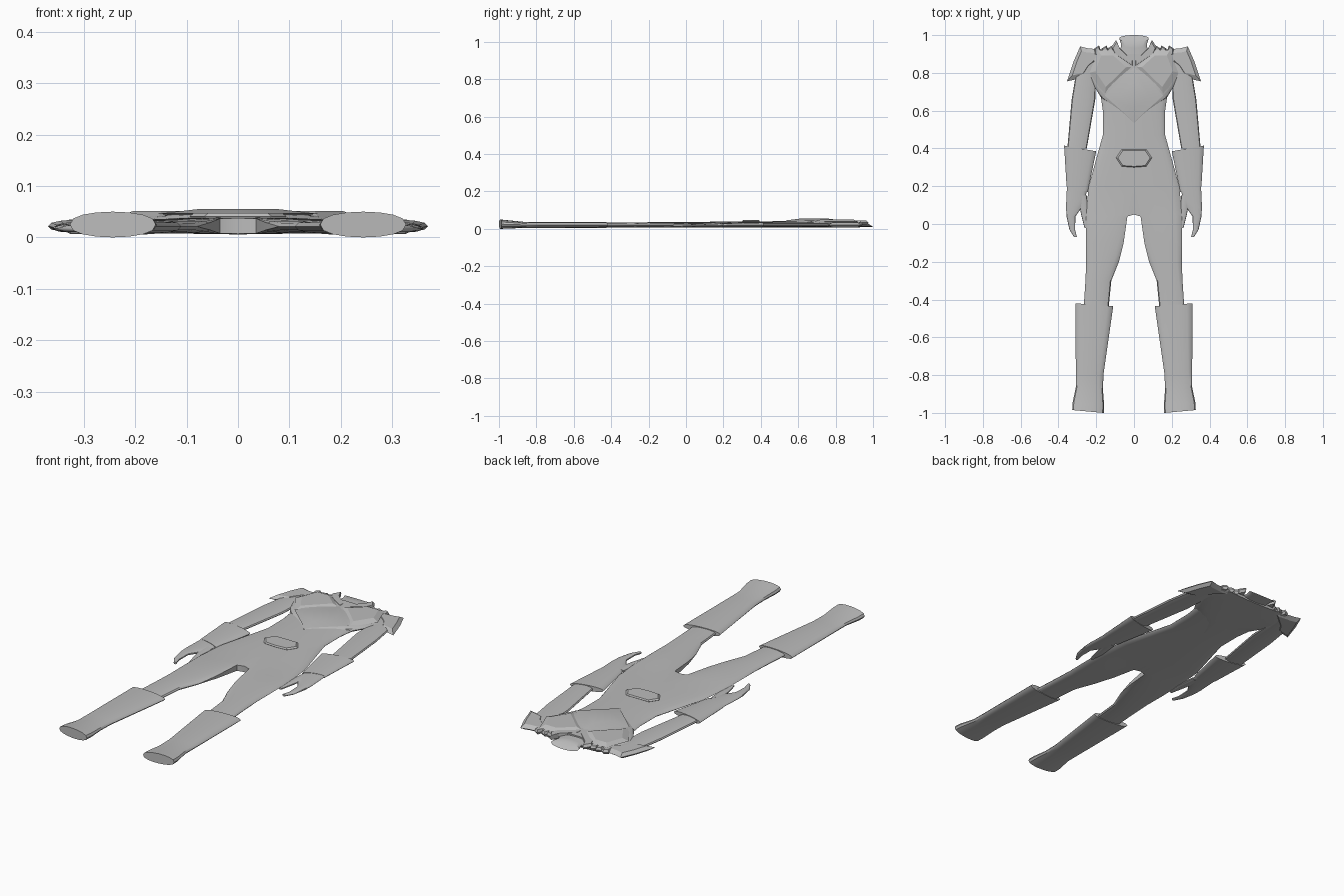
import bpy, bmesh, math

cube = bpy.data.objects.get("Cube")
if cube:
    bpy.data.objects.remove(cube, do_unlink=True)

grey = bpy.data.materials.new("plain grey")
grey.use_nodes = True
colour = (.5, .5, .5, 1)
grey.diffuse_color = colour
grey.node_tree.nodes["Principled BSDF"].inputs["Base Color"].default_value = colour


def finish(name, bm, angle):
    """Clean up, smooth and mirror across the centre plane."""
    bmesh.ops.remove_doubles(bm, verts=bm.verts, dist=.0004)
    bmesh.ops.recalc_face_normals(bm, faces=bm.faces)
    mesh = bpy.data.meshes.new(name)
    bm.to_mesh(mesh)
    bm.free()
    mesh.materials.append(grey)
    part = bpy.data.objects.new(name, mesh)
    bpy.context.collection.objects.link(part)
    bpy.ops.object.select_all(action="DESELECT")
    part.select_set(True)
    bpy.context.view_layer.objects.active = part
    bpy.ops.object.shade_smooth_by_angle(angle=math.radians(angle))
    part.modifiers.new("mirror", "MIRROR").merge_threshold = .0005


def bridge(bm, first, second):
    """Join two rings, leaving faces on the centre plane open."""
    count = len(first)
    for i in range(count):
        j = (i + 1) % count
        corners = (first[i], first[j], second[j], second[i])
        if any(v.co.x > 0 for v in corners):
            bm.faces.new(corners)


def loft(name, rows, low, high, roundness=lambda y: 1, skew=0, lean=0, steps=8):
    """Rows are (y, inner x, outer x); low, high and roundness are rules over y."""
    bm = bmesh.new()
    rings = []
    for y, inner, outer in rows:
        bottom, top, k = low(y), high(y), roundness(y)
        middle, half = (top + bottom) / 2, (top - bottom) / 2
        upper, lower = [], []
        for i in range(steps + 1):
            t = (1 - math.cos(math.pi * i / steps)) / 2
            dome = math.sqrt(1 - t * t)
            oval = math.sqrt(max(0, 1 - (2 * t - 1) ** 2))
            height = half * ((1 - k) * dome + k * oval) ** .8
            x = inner + t * (outer - inner)
            for side, z in ((upper, middle + height), (lower, middle - height)):
                side.append(bm.verts.new((x, y + skew * t + lean * (z - bottom), z)))
        rings.append(upper + lower[::-1])
    for first, second in zip(rings, rings[1:]):
        bridge(bm, first, second)
    bm.faces.new(rings[0])
    bm.faces.new(rings[-1])
    finish(name, bm, angle=35)


def plate(name, outline, middle, thickness, inset=.7, centred=False):
    """Pillow-like plate: a wide rim between two shrunken outlines."""
    bm = bmesh.new()
    count = len(outline)
    cx = 0 if centred else sum(x for x, y in outline) / count
    cy = sum(y for x, y in outline) / count
    rings = []
    for scale, z in ((inset, middle - thickness), (1, middle), (inset, middle + thickness)):
        rings.append([bm.verts.new((cx + (x - cx) * scale, cy + (y - cy) * scale, z))
                      for x, y in outline])
    for first, second in zip(rings, rings[1:]):
        bridge(bm, first, second)
    bm.faces.new(rings[0])
    bm.faces.new(rings[-1])
    finish(name, bm, angle=20)


def level(value):
    """A height rule that stays constant along the part."""
    return lambda y: value


# Torso and legs in one skin; the inner thighs round off below the crotch
loft("body",
     [(.9, 0, .15), (.78, 0, .19), (.6, 0, .165), (.47, 0, .165), (.38, 0, .19),
      (.2, 0, .24), (.05, 0, .254), (.04, .035, .254), (-.1, .055, .255),
      (-.2, .08, .253), (-.3, .12, .257), (-.5, .14, .27)],
     low=level(.007), high=lambda y: .037 + .008 * y,
     roundness=lambda y: min(1, max(0, .05 - y) * 4))

# Boots with a wide cuff, flaring towards a raised toe
loft("boot",
     [(-.435, .11, .31), (-.8, .162, .308), (-.88, .164, .308), (-.96, .158, .325),
      (-1, .16, .327)],
     low=lambda y: .04 * min(y + 1, .13), high=lambda y: .05 - .1 * min(y + 1, .13),
     skew=.015)

# Arms, gauntlets and hands
loft("upper_arm", [(.88, .19, .29), (.78, .2, .31), (.66, .205, .33), (.4, .25, .353)],
     low=level(.01), high=level(.033))
loft("gauntlet", [(.385, .2, .37), (.17, .245, .357)],
     low=level(.008), high=lambda y: .026 + .025 * y, skew=.03)
loft("palm_and_fingers",
     [(.2, .25, .355), (.13, .255, .358), (.09, .275, .36), (.04, .31, .357),
      (-.03, .312, .342), (-.07, .302, .317)],
     low=level(.01), high=lambda y: .024 + .025 * y)
loft("thumb", [(.15, .25, .3), (.05, .24, .28), (-.02, .248, .262)],
     low=level(.011), high=lambda y: .022 + .03 * y)

# Pointed mantle over chest and back
loft("mantle",
     [(.535, 0, .005), (.6, 0, .085), (.67, 0, .175), (.72, 0, .205), (.8, 0, .245),
      (.88, 0, .225), (.93, 0, .17)],
     low=level(.006), high=lambda y: .05 - .3 * (y - .67) ** 2, roundness=level(0))

# Crossing chest wrap and the diamond below it
plate("chest_wrap", [(0, .83), (.1, .92), (.19, .92), (.235, .8), (.155, .68)],
      middle=.039, thickness=.012)
plate("chest_diamond", [(0, .83), (.155, .68), (0, .54)],
      middle=.046, thickness=.009, inset=.5, centred=True)

# Shoulder guards with small ridges beside the collar
plate("shoulder_guard",
      [(.13, .92), (.245, .93), (.285, .94), (.32, .86), (.355, .755), (.27, .775),
       (.235, .83)], middle=.021, thickness=.014)
for x in (.12, .15, .19):
    plate("shoulder_ridge", [(x - .02, .9), (x - .005, .945), (x + .02, .93), (x + .02, .89)],
          middle=.024, thickness=.012)

# Neck and crossed collar
loft("neck", [(.82, 0, .1), (.92, 0, .075), (.97, 0, .068), (1, 0, .078)],
     low=level(.011), high=lambda y: .08 - .045 * y, roundness=level(0), lean=-1.5)
plate("collar", [(0, .83), (.105, .9), (.12, .935), (.095, .975), (.075, .93), (0, .86)],
      middle=.033, thickness=.012, inset=.85)

# Belt buckle
plate("belt_buckle", [(0, .395), (.065, .395), (.095, .35), (.065, .305), (0, .3)],
      middle=.041, thickness=.006, inset=.9, centred=True)
